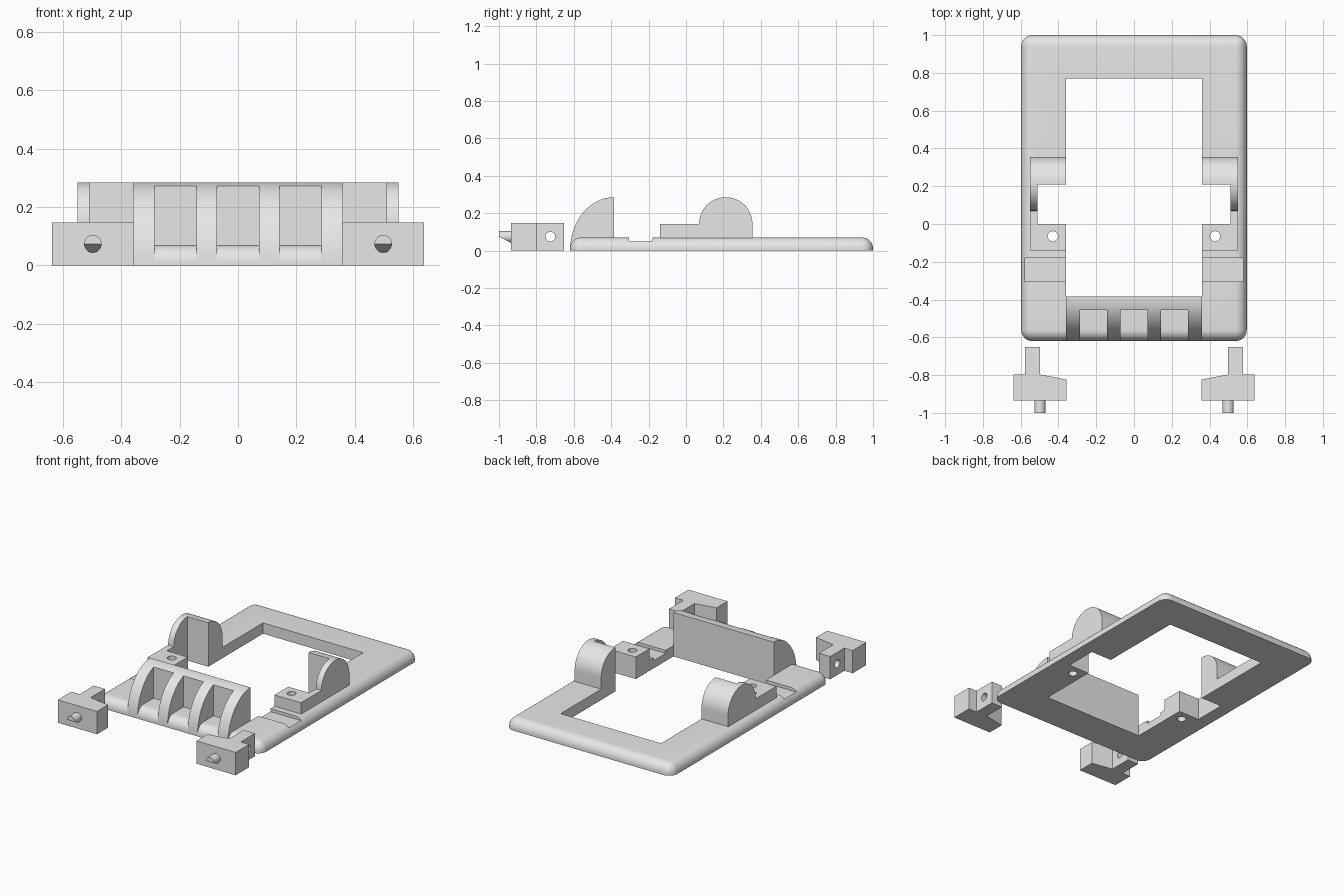
import bpy
import bmesh
from math import sin, cos, pi
from mathutils import Vector

if "Cube" in bpy.data.objects:
    bpy.data.objects.remove(bpy.data.objects["Cube"], do_unlink=True)

grey = bpy.data.materials.new("plain grey")
grey.use_nodes = True
grey.diffuse_color = (0.8, 0.8, 0.8, 1)
grey.node_tree.nodes["Principled BSDF"].inputs["Base Color"].default_value = (0.8, 0.8, 0.8, 1)


def arc(cu, cv, ru, rv, start, end, steps=32):
    angles = [start + (end - start) * i / steps for i in range(steps + 1)]
    return [(cu + ru * cos(a), cv + rv * sin(a)) for a in angles]


def rect(u0, u1, v0, v1):
    return [(u0, v0), (u1, v0), (u1, v1), (u0, v1)]


def circle(cu, cv, r):
    return arc(cu, cv, r, r, 0, 2 * pi)[:-1]


def prism(name, outline, axis, lo, hi):
    """Extrude an outline along an axis; the outline uses the other two axes in order."""
    def place(p, d):
        coords = list(p)
        coords.insert("xyz".index(axis), d)
        return Vector(coords)
    bm = bmesh.new()
    face = bm.faces.new([bm.verts.new(place(p, lo)) for p in outline])
    new = bmesh.ops.extrude_face_region(bm, geom=[face])["geom"]
    shift = place((0, 0), hi - lo)
    bmesh.ops.translate(bm, vec=shift, verts=[g for g in new if isinstance(g, bmesh.types.BMVert)])
    bmesh.ops.recalc_face_normals(bm, faces=bm.faces)
    mesh = bpy.data.meshes.new(name)
    bm.to_mesh(mesh)
    bm.free()
    mesh.materials.append(grey)
    obj = bpy.data.objects.new(name, mesh)
    bpy.context.collection.objects.link(obj)
    return obj


def apply(obj, mod):
    with bpy.context.temp_override(object=obj, active_object=obj):
        bpy.ops.object.modifier_apply(modifier=mod.name)


def mirrored(obj):
    mod = obj.modifiers.new("mirror", 'MIRROR')
    mod.use_mirror_merge = False
    apply(obj, mod)
    return obj


def cut(obj, *cutters):
    for cutter in cutters:
        mod = obj.modifiers.new("cut", 'BOOLEAN')
        mod.operation = 'DIFFERENCE'
        mod.solver = 'EXACT'
        mod.object = cutter
        apply(obj, mod)


# Shared cutters for both sides
opening = prism("opening_cutter", rect(-0.36, 0.36, -0.385, 0.77), 'z', -0.1, 0.4)
notch = mirrored(prism("notch_cutter", rect(0.3, 0.51, 0, 0.21), 'z', -0.1, 0.4))
hole = mirrored(prism("screw_hole_cutter", circle(0.43, -0.065, 0.027), 'z', -0.1, 0.4))
groove = mirrored(prism("groove_cutter", rect(0.3, 0.58, -0.305, -0.18), 'z', 0.05, 0.2))

# Base frame with rounded rim
frame = prism("base_frame", rect(-0.597, 0.597, -0.62, 1.0), 'z', 0, 0.07)
bm = bmesh.new()
bm.from_mesh(frame.data)
rim = [e for e in bm.edges if max(v.co.z for v in e.verts) > 0.01]
bmesh.ops.bevel(bm, geom=rim, offset=0.06, segments=10, profile=0.5, affect='EDGES')
bm.to_mesh(frame.data)
bm.free()
cut(frame, opening, notch, hole, groove)

# Side pivot pods: low block running into a round hump
pod_outline = [(0.355, 0.05)] + arc(0.2125, 0.143, 0.1425, 0.142, 0, pi) + [(-0.14, 0.143), (-0.14, 0.05)]
pods = mirrored(prism("pivot_pods", pod_outline, 'x', 0.36, 0.55))
cut(pods, notch, hole)

# Curved front bumper with three pockets between ribs
bumper_outline = [(-0.385, 0)] + arc(-0.385, 0, 0.235, 0.285, pi / 2, pi, 40)
bumper = prism("front_bumper", bumper_outline, 'x', -0.36, 0.36)
pockets = [prism("pocket_cutter", rect(c - 0.072, c + 0.072, -0.7, -0.455), 'z', 0.02, 0.4)
           for c in (-0.215, 0, 0.215)]
for pocket in pockets:
    # keep the bumper's base hidden inside the frame below each pocket
    pocket.location.z = -0.1
bpy.context.view_layer.update()
cut(bumper, *pockets)

# Separate corner clips with a drilled arm
clip_outline = [(0.357, -0.935), (0.638, -0.935), (0.638, -0.797), (0.578, -0.797),
                (0.578, -0.652), (0.498, -0.652), (0.498, -0.797), (0.357, -0.823)]
clips = mirrored(prism("corner_clips", clip_outline, 'z', 0, 0.148))
arm_hole = prism("arm_hole_cutter", circle(-0.725, 0.074, 0.026), 'x', -0.8, 0.8)
cut(clips, arm_hole)

# Latch pins with a sloped underside at the tip
pins = mirrored(prism("latch_pins", circle(0.498, 0.074, 0.03), 'y', -1.0, -0.93))
slope = prism("pin_slope_cutter", [(-1.05, 0.099), (-1.05, 0), (-0.9, 0), (-0.9, 0.024)], 'x', -0.8, 0.8)
cut(pins, slope)

for cutter in [opening, notch, hole, groove, arm_hole, slope] + pockets:
    bpy.data.objects.remove(cutter, do_unlink=True)

# Smooth the round surfaces and keep the edges crisp
bpy.ops.object.select_all(action='DESELECT')
for part in (frame, pods, bumper, clips, pins):
    part.select_set(True)
bpy.context.view_layer.objects.active = frame
bpy.ops.object.shade_smooth_by_angle(angle=0.52)
